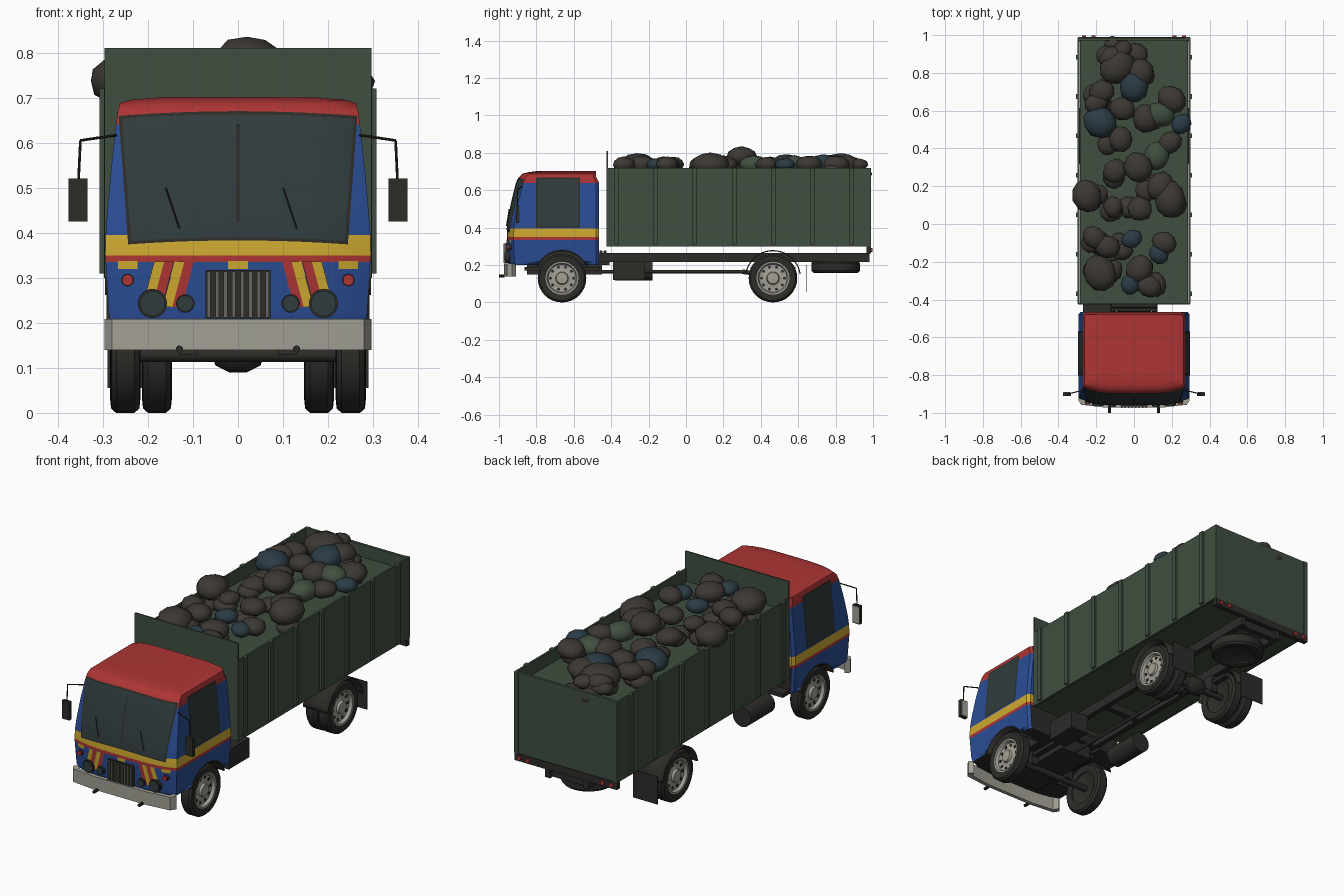
import bpy, bmesh, random
from math import pi, sin, cos, radians
from mathutils import Vector, Matrix

random.seed(4)
if "Cube" in bpy.data.objects:
    bpy.data.objects.remove(bpy.data.objects["Cube"])

def material(name, *rgb):
    m = bpy.data.materials.new(name)
    m.use_nodes = True
    m.diffuse_color = (*rgb, 1)
    shader = next(n for n in m.node_tree.nodes if n.type == 'BSDF_PRINCIPLED')
    shader.inputs["Base Color"].default_value = (*rgb, 1)
    return m

GREEN, RED = material("body green", .052, .077, .052), material("roof red", .42, .035, .035)
BLUE, YELLOW = material("cab blue", .024, .075, .3), material("stripe yellow", .62, .4, .03)
METAL, DARK = material("light metal", .36, .35, .3), material("dark rubber", .026, .025, .022)
ROCK, SLATE = material("rock brown", .045, .04, .034), material("rock slate", .024, .045, .06)
GLASS, GREY = material("dark glass", .03, .045, .047), material("grille grey", .14, .135, .12)

def finish(name, bm, mats, sharp=35, fix=True):
    if fix:
        bmesh.ops.recalc_face_normals(bm, faces=bm.faces)
    mesh = bpy.data.meshes.new(name)
    bm.to_mesh(mesh)
    bm.free()
    for m in mats:
        mesh.materials.append(m)
    mesh.shade_smooth()
    mesh.set_sharp_from_angle(angle=radians(sharp))
    obj = bpy.data.objects.new(name, mesh)
    bpy.context.scene.collection.objects.link(obj)
    return obj

def both(obj):
    """Repeat the part on the other side of the truck."""
    obj.modifiers.new("both_sides", 'MIRROR')

def box(name, xs, ys, zs, mat):
    bm = bmesh.new()
    bmesh.ops.create_cube(bm, size=1)
    for v in bm.verts:
        v.co = [lerp(*r, c + .5) for c, r in zip(v.co, (xs, ys, zs))]
    return finish(name, bm, [mat])

def rod(name, a, b, radius, mat, sides=16):
    a, b = Vector(a), Vector(b)
    bm = bmesh.new()
    turn = (b - a).to_track_quat('Z', 'Y').to_matrix().to_4x4()
    bmesh.ops.create_cone(bm, cap_ends=True, segments=sides, radius1=radius, radius2=radius,
                          depth=(b - a).length, matrix=Matrix.Translation((a + b) / 2) @ turn)
    return finish(name, bm, [mat])

def lathe(name, profile, centre, axis, mat, sides=32):
    """Spin (radius, offset) points round an axis through the centre."""
    bm = bmesh.new()
    turn = Vector(axis).to_track_quat('Z', 'Y')
    rings = [[bm.verts.new(Vector(centre) + turn @ Vector((r * cos(t), r * sin(t), h)))
              for t in (2 * pi * i / sides for i in range(sides))] for r, h in profile]
    for p, q in zip(rings, rings[1:]):
        for i in range(sides):
            bm.faces.new((p[i - 1], p[i], q[i], q[i - 1]))
    return finish(name, bm, [mat])

def patch(name, point, nu, nv, mat):
    """Thin sheet following point(u, v) for u and v from 0 to 1."""
    bm = bmesh.new()
    g = [[bm.verts.new(point(i / nu, j / nv)) for j in range(nv + 1)] for i in range(nu + 1)]
    for p, q in zip(g, g[1:]):
        for j in range(nv):
            bm.faces.new((p[j], q[j], q[j + 1], p[j + 1]))
    return finish(name, bm, [mat], fix=False)

def lerp(a, b, t):
    return a + (b - a) * t

# Cab shell: stacked cross-sections (height, half width, front)
LEVELS = [(.2, .283, -.945), (.22, .287, -.952), (.335, .294, -.957), (.35, .295, -.957),
          (.395, .294, -.955), (.45, .29, -.948), (.55, .281, -.928), (.64, .271, -.905),
          (.67, .267, -.893), (.688, .262, -.875), (.695, .24, -.85), (.702, .16, -.8)]

def cab_at(z):
    low, high = next((a, b) for a, b in zip(LEVELS, LEVELS[1:]) if z <= b[0])
    t = (z - low[0]) / (high[0] - low[0])
    return lerp(low[1], high[1], t), lerp(low[2], high[2], t)

def front(x, z, out=0):
    w, f = cab_at(z)
    return Vector((x, f + .035 * (x / w) ** 4 - out, z))

bm = bmesh.new()
rings = []
for z, w, f in LEVELS:
    back = -.465 if z < .65 else -.48
    pts = [front(w * (i / 6 - 1), z) for i in range(13)]
    pts += [(w, back - .015, z), (w - .012, back, z), (.012 - w, back, z), (-w, back - .015, z)]
    rings.append([bm.verts.new(p) for p in pts])
for p, q, band in zip(rings, rings[1:], (1, 1, 2, 3, 1, 1, 1, 2, 2, 2, 2)):
    for i in range(len(p)):
        face = bm.faces.new((p[i - 1], p[i], q[i], q[i - 1]))
        low_back = face.calc_center_median().y > -.47 and p[0].co.z < .3
        face.material_index = 0 if low_back else band
bm.faces.new(rings[0])
bm.faces.new(rings[-1]).material_index = 2
cab = finish("cab", bm, [DARK, BLUE, RED, YELLOW])

# Wheel arches cut out of the cab
FRONT_Y, REAR_Y, AXLE_Z = -.663, .465, .13
cutter = rod("arch_cutter", (.16, FRONT_Y, AXLE_Z), (.4, FRONT_Y, AXLE_Z), .15, DARK, 40)
both(cutter)
arch = cab.modifiers.new("arch", 'BOOLEAN')
arch.operation, arch.object, arch.solver = 'DIFFERENCE', cutter, 'EXACT'
cut_mesh = bpy.data.meshes.new_from_object(cab.evaluated_get(bpy.context.evaluated_depsgraph_get()))
cab.modifiers.clear()
cab.data = cut_mesh
cab.modifiers.new("even_shading", 'WEIGHTED_NORMAL').keep_sharp = True
bpy.data.objects.remove(cutter)

# Windscreen and side windows with dark surrounds, divider and wipers
for name, grow, out, m in (("frame", .007, .002, DARK), ("glass", 0, .004, GLASS)):
    def screen(u, v):
        x = (2 * u - 1) * (lerp(.237, .258, v) + grow)
        return front(x, lerp(.38 - grow, .653 + grow, v) + .01 * (1 - (x / .26) ** 2), out)
    def side(u, v):
        z = lerp(.408 - grow, .66 + grow, v)
        return cab_at(z)[0] + out, lerp(-.795 - grow, -.575 + grow, u), z
    patch("windscreen_" + name, screen, 16, 10, m)
    both(patch("side_window_" + name, side, 1, 9, m))
patch("windscreen_divider", lambda u, v: front(lerp(-.004, .004, u), lerp(.425, .64, v), .007), 1, 6, DARK)
for x in (-.16, .1):
    rod("wiper", front(x, .5, .008), front(x + .03, .41, .008), .0025, DARK, 6)

# Slanted nose stripes and flecks
for top, m in ((.098, RED), (.119, YELLOW), (.142, RED), (.164, YELLOW)):
    both(patch("nose_stripe", lambda u, v: front(lerp(top + .027, top, v) + .022 * u,
                                                 lerp(.235, .336, v), .002 + top / 100), 1, 4, m))
for x in (0, .245):
    both(patch("nose_fleck", lambda u, v: front(x + lerp(-.022, .022, u), lerp(.32, .337, v), .002), 2, 1, YELLOW))

# Lamps
for name, x, z, r, m in (("headlight", .19, .243, .03, GLASS), ("fog_light", .117, .243, .019, GLASS),
                         ("indicator", .245, .295, .013, RED)):
    p = front(x, z)
    both(rod(name + "_ring", p + Vector((0, .02, 0)), p - Vector((0, .012, 0)), r * 1.08, DARK, 24))
    both(rod(name, p, p - Vector((0, .018, 0)), r * .94, m, 24))

# Mirrors on bent arms, and tow pins
both(rod("mirror_arm", (.27, -.88, .617), (.35, -.9, .605), .003, DARK, 8))
both(rod("mirror_drop", (.35, -.9, .605), (.355, -.9, .5), .003, DARK, 8))
both(box("mirror_case", (.334, .376), (-.91, -.892), (.425, .52), DARK))
both(box("mirror_glass", (.338, .372), (-.892, -.89), (.43, .515), METAL))
both(rod("tow_pin", (.13, -1, .142), (.13, -.97, .142), .008, DARK, 10))

# Grille and wrap-round bumper
box("grille", (-.072, .072), (-.966, -.94), (.21, .317), DARK)
for i in range(8):
    x = lerp(-.065, .065, i / 7)
    box("grille_bar", (x - .004, x + .004), (-.975, -.96), (.212, .314), GREY)
bm = bmesh.new()
outline = [(-.296, -.93), (-.28, -.957), (-.15, -.972), (.15, -.972), (.28, -.957), (.296, -.93)]
outline += [(x * .93, y + .02) for x, y in reversed(outline)]
ext = bmesh.ops.extrude_face_region(bm, geom=[bm.faces.new([bm.verts.new((*p, .14)) for p in outline])])
bmesh.ops.translate(bm, vec=(0, 0, .068), verts=[v for v in ext["geom"] if isinstance(v, bmesh.types.BMVert)])
finish("bumper", bm, [METAL])

# Cargo body: walls, ribs, bulkhead and packed load
box("load_bed", (-.285, .285), (-.42, .975), (.3, .655), GREEN)
both(box("side_wall", (.288, .298), (-.42, .985), (.3, .72), GREEN))
for i in range(7):
    both(box("side_rib", (.292, .308), (i * .209 - .382, i * .209 - .358), (.31, .72), GREEN))
both(box("tailgate_post", (.273, .297), (.98, .99), (.3, .72), GREEN))
box("bulkhead", (-.297, .297), (-.425, -.417), (.3, .81), GREEN)
box("tailgate", (-.295, .295), (.972, .986), (.3, .72), GREEN)

def rock(x, y, z, r, flat, mat):
    bm = bmesh.new()
    bmesh.ops.create_icosphere(bm, subdivisions=2, radius=r)
    shape = Matrix.Rotation(random.uniform(0, pi), 3, 'Z') @ Matrix.Diagonal((1.05, random.uniform(.85, 1), flat))
    for v in bm.verts:
        v.co = shape @ (v.co * random.uniform(.94, 1.03)) + Vector((x, y, z))
    finish("rock", bm, [mat], 60)

# Rocks as x, y, radius in hundredths, by colour, then smaller filler rocks between them
STONES = {ROCK: [(-9, 83, 9), (-12, 88, 6), (-6, 92, 5), (-17, 70, 6), (-20, 64, 6), (3, 80, 7), (20, 66, 7),
                 (-6, 61, 6), (6, 56, 7), (-7, 45, 6), (19, 43, 6), (-10, 28, 6), (-25, 15, 8), (19, 13, 9),
                 (14, 20, 7), (3, 8, 6), (-11, 9, 5), (-21, -7, 6), (-14, -12, 6), (-18, -26, 9),
                 (16, -10, 6), (3, -24, 7), (8, -33, 6)],
          SLATE: [(0, 73, 8), (-18, 54, 8), (25, 53, 5), (-1, -8, 5), (13, -16, 5), (-2, -32, 5)],
          GREEN: [(14, 58, 7), (12, 36, 7)]}
for tone, stones in STONES.items():
    for x, y, r in stones:
        rock(x / 100, y / 100, .737, r * .011, .65, tone)
rock(.02, .3, .78, .08, .7, ROCK)
for i in range(36):
    x, y, r = random.choice(STONES[ROCK])
    rock(max(-.22, min(.22, x / 100 + random.uniform(-.08, .08))), y / 100 + random.uniform(-.04, .02),
         random.uniform(.66, .72), .06, .6, ROCK)

# Chassis rails, springs, cross members and rear light bar
both(box("chassis_rail", (.096, .124), (-.9, .98), (.215, .265), DARK))
for x in (.215, .265):
    both(rod("tail_light", (x, .98, .28), (x, .998, .28), .011, RED, 12))
for y, reach in ((FRONT_Y, .2), (REAR_Y, .12)):
    both(box("leaf_spring", (.095, .125), (y - reach, y + reach), (.172, .19), DARK))
    both(box("spring_seat", (.09, .13), (y - .03, y + .03), (.13, .22), DARK))
    rod("axle", (-.24, y, AXLE_Z), (.24, y, AXLE_Z), .017, DARK)
for y in (-.44, -.1, .25, .7, .95):
    box("cross_member", (-.11, .11), (y - .015, y + .015), (.22, .26), DARK)
box("light_bar", (-.295, .295), (.965, .99), (.262, .3), DARK)
for y in (-.455, -.433):
    rod("cab_mount", (-.12, y, .27), (.12, y, .27), .009, DARK)

# Driveline, tank, step and battery box
box("engine", (-.09, .09), (-.85, -.45), (.15, .25), DARK)
rod("drive_shaft", (0, -.45, .165), (0, .3, .165), .009, DARK)
rod("drive_joint", (0, .3, .165), (0, REAR_Y, .14), .012, DARK)
lathe("differential", [(.001, -.06), (.03, -.05), (.045, -.02), (.045, .02), (.03, .05), (.001, .06)],
      (0, REAR_Y, .135), (1, 0, 0), DARK, 16)
box("battery_box", (.115, .22), (-.39, -.22), (.12, .22), DARK)
rod("fuel_tank", (-.195, -.38, .17), (-.195, -.18, .17), .052, DARK, 24)
box("cab_step", (-.27, -.12), (-.48, -.41), (.2, .22), DARK)

# Wheels: tyre, dished rim and vent holes
TYRE = [(.085, -.026), (.1, -.033), (.12, -.031), (.13, -.02), (.13, .02), (.12, .031), (.1, .033), (.085, .026)]
RIM = [(.088, .028), (.08, .027), (.074, .012), (.05, .008), (.034, .014), (.03, .026), (.001, .028)]
for name, centre, axis in (("front_wheel", (.25, FRONT_Y, AXLE_Z), (1, 0, 0)), ("spare_wheel", (0, .8, .19), (0, 0, 1)),
                           ("rear_wheel", (.251, REAR_Y, AXLE_Z), (1, 0, 0)),
                           ("inner_wheel", (.18, REAR_Y, AXLE_Z), (1, 0, 0))):
    c, a = Vector(centre), Vector(axis)
    parts = [lathe(name + "_tyre", TYRE, c, a, DARK), lathe(name + "_rim", RIM, c, a, METAL),
             lathe(name + "_back", [(.086, -.02), (.05, -.005), (.001, -.005)], c, a, DARK)]
    for i in range(10):
        p = c + a.to_track_quat('Z', 'Y') @ Vector((cos(i * pi / 5) * .062, sin(i * pi / 5) * .062, .008))
        parts.append(rod(name + "_vent", p, p + a * .005, .008, DARK, 10))
    for part in parts if centre[0] else []:
        both(part)

# Curved mudguards and rear flaps
for name, y, a0, a1, x in (("front_arch", FRONT_Y, .4, 2.7, .17), ("rear_mudguard", REAR_Y, .15, 2.95, .15)):
    guard = patch(name, lambda u, v: (lerp(x, .292, v), y + .15 * cos(lerp(a0, a1, u)),
                                      AXLE_Z + .15 * sin(lerp(a0, a1, u))), 20, 1, DARK)
    guard.modifiers.new("thickness", 'SOLIDIFY').thickness = .006
    both(guard)
both(box("mud_flap", (.15, .29), (.645, .648), (.055, .2), DARK))
